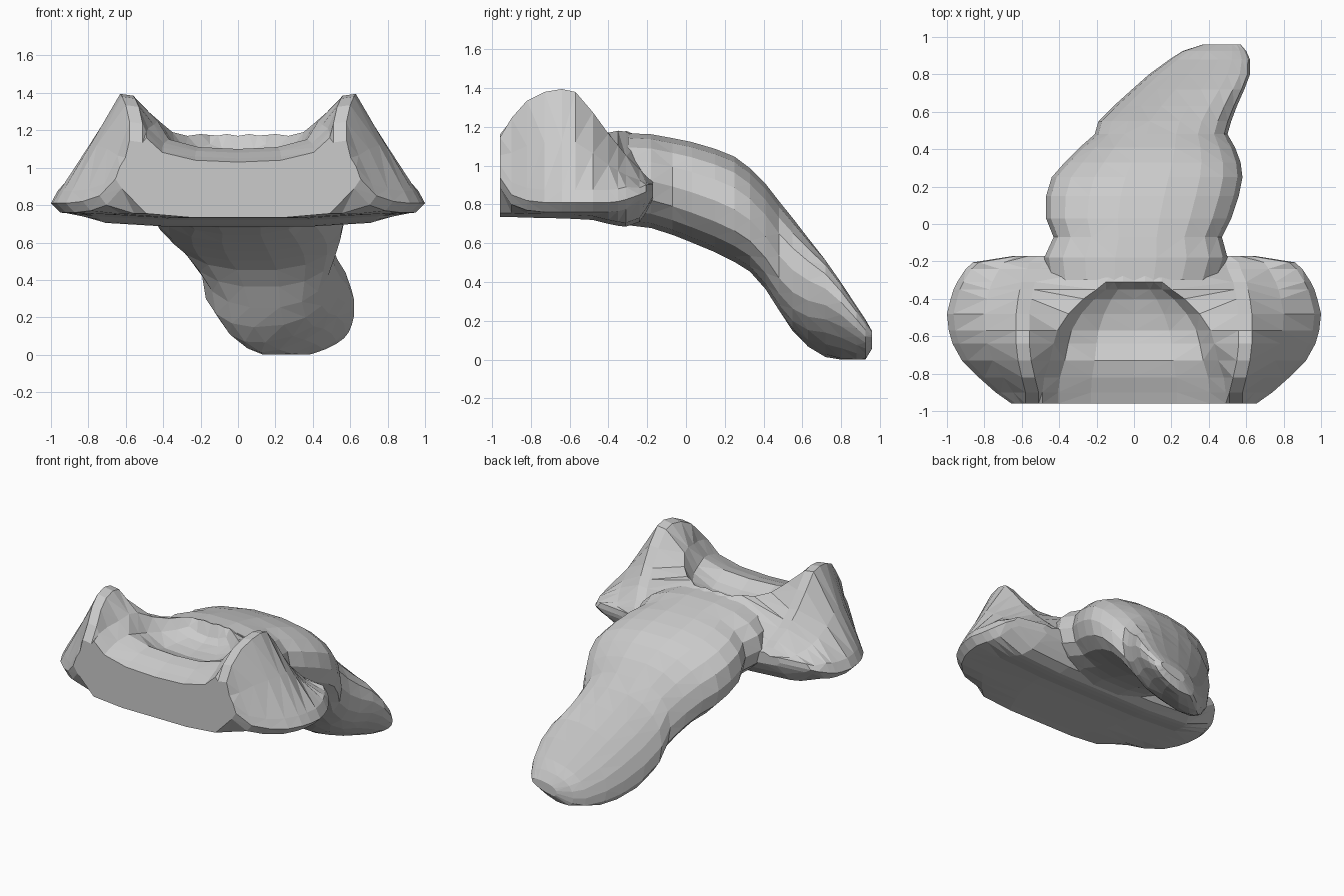
import bpy, bmesh, math


def loft(name, rings):
    """Skin closed rings of equal length and cap both ends."""
    bm = bmesh.new()
    rows = [[bm.verts.new(p) for p in ring] for ring in rings]
    n = len(rows[0])
    for a, b in zip(rows, rows[1:]):
        for i in range(n):
            j = (i + 1) % n
            bm.faces.new((a[i], a[j], b[j], b[i]))
    bm.faces.new(rows[0])
    bm.faces.new(rows[-1])
    bmesh.ops.triangulate(bm, faces=[f for f in bm.faces if len(f.verts) == 4])
    bmesh.ops.recalc_face_normals(bm, faces=bm.faces)
    me = bpy.data.meshes.new(name)
    bm.to_mesh(me)
    bm.free()
    ob = bpy.data.objects.new(name, me)
    bpy.context.collection.objects.link(ob)
    return ob


def shoulder_ring(y, zc, a, zr, xp, zp, xo, zo, zb):
    """Mirrored section: hollow, rim, peak, side lobe, flat underside."""
    xm, zm = xp + (xo - xp) * 0.5, zp + (zo - zp) * 0.46
    t = 1 if y < -0.25 else 0.55
    half = [(a * 0.5, zc + 0.01), (a * 0.88, zc + (zr - zc) * 0.4), (a + 0.03, zr),
            (xp - 0.04, zp - 0.015), (xp + 0.03, zp - 0.005), (xm, zm),
            (xo * 0.965, zo + 0.065 * t), (xo, zo), (xo * 0.95, zo - 0.05 * t),
            (xo * 0.75, zb + 0.02), (xo * 0.4, zb)]
    pts = [(0, zc)] + half + [(0, zb)] + [(-x, z) for x, z in reversed(half)]
    return [(x, y, z) for x, z in pts]


# Shoulders: y, hollow z, hollow half width, rim z, peak x/z, outer x/z, bottom z
shoulders = [
    (-0.96, 1.03, 0.46, 1.16, 0.55, 1.15, 0.655, 0.94, 0.735),
    (-0.90, 1.05, 0.46, 1.19, 0.55, 1.25, 0.74, 0.85, 0.735),
    (-0.82, 1.08, 0.45, 1.21, 0.57, 1.34, 0.83, 0.82, 0.732),
    (-0.73, 1.10, 0.42, 1.23, 0.59, 1.385, 0.92, 0.81, 0.73),
    (-0.64, 1.05, 0.40, 1.25, 0.60, 1.40, 0.97, 0.81, 0.728),
    (-0.57, 1.03, 0.38, 1.24, 0.60, 1.385, 0.99, 0.81, 0.725),
    (-0.48, 1.04, 0.32, 1.19, 0.60, 1.28, 1.00, 0.81, 0.72),
    (-0.40, 1.06, 0.24, 1.17, 0.59, 1.17, 0.98, 0.81, 0.70),
    (-0.35, 1.09, 0.17, 1.18, 0.58, 1.11, 0.965, 0.815, 0.69),
    (-0.31, 1.17, 0.12, 1.175, 0.57, 1.06, 0.945, 0.825, 0.685),
    (-0.24, 1.14, 0.12, 1.13, 0.54, 0.99, 0.90, 0.85, 0.71),
    (-0.205, 1.08, 0.12, 1.07, 0.53, 0.95, 0.86, 0.865, 0.76),
    (-0.17, 0.95, 0.12, 0.95, 0.48, 0.92, 0.64, 0.87, 0.81)]
loft("shoulders", [shoulder_ring(*s) for s in shoulders])

# Waist and tail: y, left x, right x, bottom z, top z
tail = [
    (-0.30, -0.46, 0.46, 0.69, 1.17), (-0.18, -0.48, 0.50, 0.675, 1.165),
    (-0.07, -0.43, 0.47, 0.64, 1.145), (0.03, -0.47, 0.52, 0.60, 1.125),
    (0.15, -0.47, 0.56, 0.55, 1.09), (0.25, -0.44, 0.58, 0.50, 1.05),
    (0.33, -0.37, 0.57, 0.45, 0.99), (0.41, -0.29, 0.54, 0.36, 0.91),
    (0.48, -0.21, 0.50, 0.25, 0.82), (0.55, -0.19, 0.52, 0.15, 0.73),
    (0.63, -0.11, 0.55, 0.08, 0.62), (0.72, -0.01, 0.59, 0.05, 0.50),
    (0.80, 0.08, 0.62, 0.03, 0.38), (0.88, 0.19, 0.62, 0.01, 0.26),
    (0.925, 0.26, 0.60, 0.015, 0.20), (0.96, 0.37, 0.57, 0.07, 0.14)]


def tail_ring(y, x0, x1, z0, z1, n=18):
    """Slightly squared oval section, rolled toward the tail's tip."""
    roll = 0.09 * max(0, min(1, (y - 0.5) / 0.2)) * max(0, min(1, (1.0 - y) / 0.15))
    ring = []
    for k in range(n):
        c, s = math.cos(2 * math.pi * k / n), math.sin(2 * math.pi * k / n)
        px = math.copysign(abs(c) ** 0.85, c)
        pz = math.copysign(abs(s) ** 0.85, s)
        z = (z0 + z1) / 2 + pz * (z1 - z0) / 2 + roll * px * (1 - 0.3 * pz)
        ring.append(((x0 + x1) / 2 + px * (x1 - x0) / 2, y, max(z, 0)))
    return ring


loft("waist_and_tail", [tail_ring(*t) for t in tail])
